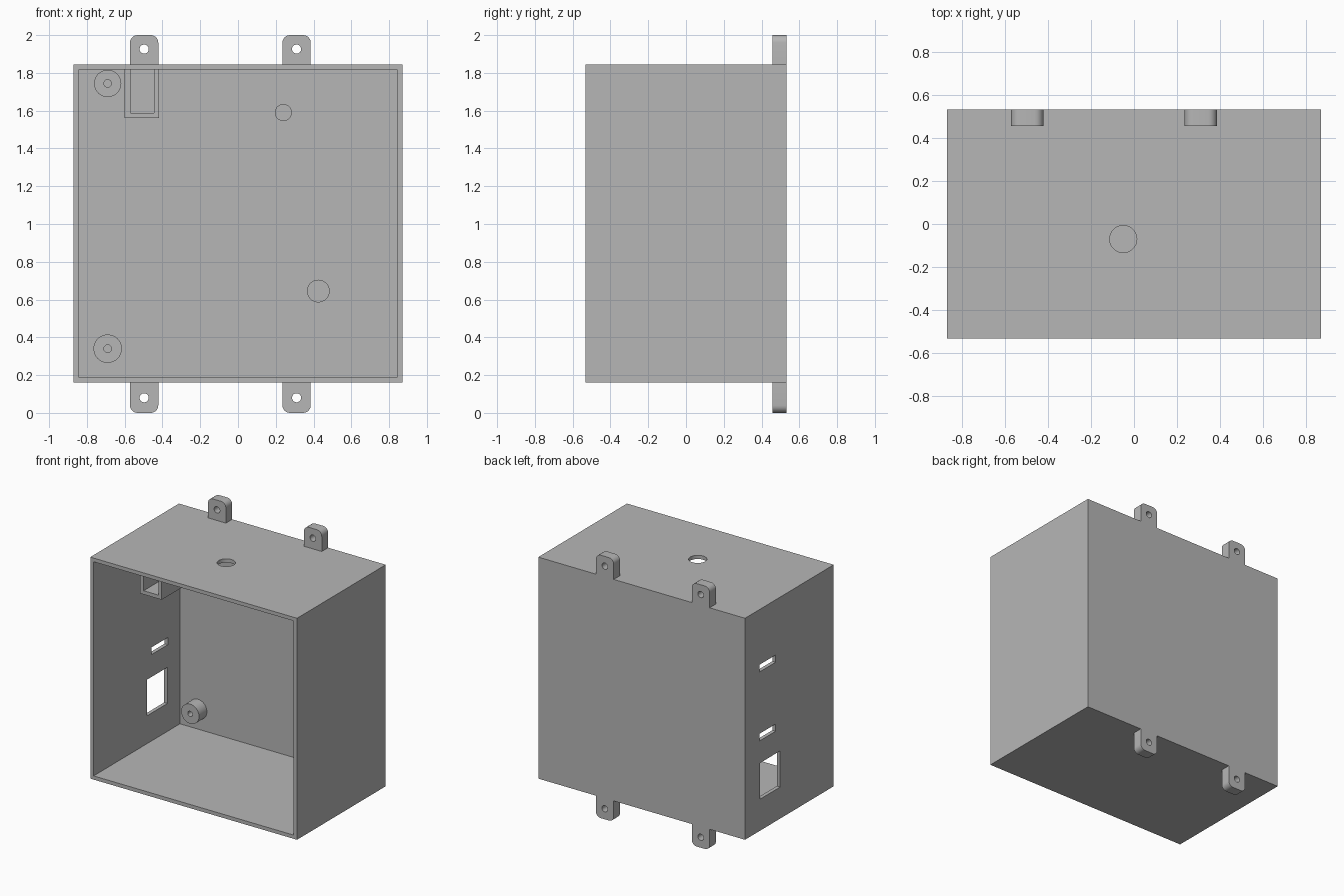
import bpy
import bmesh
from math import radians
from mathutils import Matrix, Vector

if "Cube" in bpy.data.objects:
    bpy.data.objects.remove(bpy.data.objects["Cube"])

GREY = (0.47, 0.47, 0.47, 1)
grey = bpy.data.materials.new("plain grey")
grey.use_nodes = True
grey.diffuse_color = GREY
grey.node_tree.nodes["Principled BSDF"].inputs["Base Color"].default_value = GREY

# Main sizes: outer half width, half depth, bottom, top, wall
W, D, BOTTOM, TOP, WALL = 0.87, 0.533, 0.16, 1.845, 0.028


def finish(name, bm):
    mesh = bpy.data.meshes.new(name)
    bm.to_mesh(mesh)
    bm.free()
    mesh.materials.append(grey)
    obj = bpy.data.objects.new(name, mesh)
    bpy.context.collection.objects.link(obj)
    return obj


def box(name, low, high, round_side=0):
    """Box between two corners; round_side rounds its upper or lower corners."""
    low, high = Vector(low), Vector(high)
    size = high - low
    bm = bmesh.new()
    bmesh.ops.create_cube(bm, size=1, matrix=Matrix.Translation((low + high) / 2)
                          @ Matrix.Diagonal((*size, 1)))
    if round_side:
        middle = (low.z + high.z) / 2
        edges = [e for e in bm.edges
                 if abs(e.verts[0].co.y - e.verts[1].co.y) > size.y / 2
                 and all((v.co.z - middle) * round_side > 0 for v in e.verts)]
        bmesh.ops.bevel(bm, geom=edges, offset=0.04, segments=6,
                        profile=0.5, affect='EDGES')
    return finish(name, bm)


def cylinder(name, centre, radius, length, axis='Y'):
    bm = bmesh.new()
    turn = Matrix.Rotation(radians(90), 4, 'X') if axis == 'Y' else Matrix()
    bmesh.ops.create_cone(bm, cap_ends=True, segments=48, radius1=radius,
                          radius2=radius, depth=length,
                          matrix=Matrix.Translation(centre) @ turn)
    return finish(name, bm)


def activate(obj):
    bpy.ops.object.select_all(action='DESELECT')
    obj.select_set(True)
    bpy.context.view_layer.objects.active = obj


def cut(obj, *cutters):
    activate(obj)
    for cutter in cutters:
        mod = obj.modifiers.new("cut", 'BOOLEAN')
        mod.operation, mod.solver, mod.object = 'DIFFERENCE', 'EXACT', cutter
        bpy.ops.object.modifier_apply(modifier=mod.name)
        bpy.data.objects.remove(cutter)


def smooth(obj):
    activate(obj)
    bpy.ops.object.shade_smooth_by_angle(angle=radians(30))


# Open-fronted case with a round hole on top and openings in the right wall
case = box("case", (-W, -D, BOTTOM), (W, D, TOP))
cut(case,
    box("cavity", (WALL - W, -D - 0.1, BOTTOM + WALL), (W - WALL, D - WALL, TOP - WALL)),
    cylinder("top_hole", (-0.05, -0.07, TOP), 0.063, 0.2, 'Z'),
    box("upper_slot", (-W - 0.1, 0.165, 1.37), (-W + 0.1, 0.36, 1.425)),
    box("lower_slot", (-W - 0.1, 0.165, 0.845), (-W + 0.1, 0.36, 0.9)),
    box("window", (-W - 0.1, 0.11, 0.4), (-W + 0.1, 0.355, 0.675)))
smooth(case)

# Mounting tabs at the back edge, above and below
for x, side in ((-0.497, "right"), (0.31, "left")):
    for low, high, hole, sign, level in ((TOP, 2, 1.926, 1, "upper"),
                                         (0, BOTTOM, 0.08, -1, "lower")):
        tab = box(f"{level}_{side}_tab", (x - 0.075, 0.457, low), (x + 0.075, D, high), sign)
        cut(tab, cylinder("tab_hole", (x, 0.5, hole), 0.024, 0.3))
        smooth(tab)

# Screw posts and plain pegs standing on the inside of the back wall
POST_FRONT = 0.41
POST_LENGTH = D - WALL + 0.01 - POST_FRONT
POST_Y = POST_FRONT + POST_LENGTH / 2
for name, x, z, radius, hole in (("upper_screw_post", -0.69, 1.744, 0.072, 0.02),
                                 ("lower_screw_post", -0.69, 0.34, 0.075, 0.02),
                                 ("upper_peg", 0.24, 1.59, 0.045, 0),
                                 ("lower_peg", 0.425, 0.645, 0.06, 0)):
    post = cylinder(name, (x, POST_Y, z), radius, POST_LENGTH)
    if hole:
        cut(post, cylinder("post_hole", (x, POST_FRONT, z), hole, 0.16))
    smooth(post)

# Channel-shaped holder hanging from the ceiling
holder = box("ceiling_holder", (-0.6, -0.32, 1.56), (-0.418, -0.065, TOP - WALL + 0.005))
cut(holder, box("holder_channel", (-0.57, -0.5, 1.588), (-0.446, 0.2, 2)))
